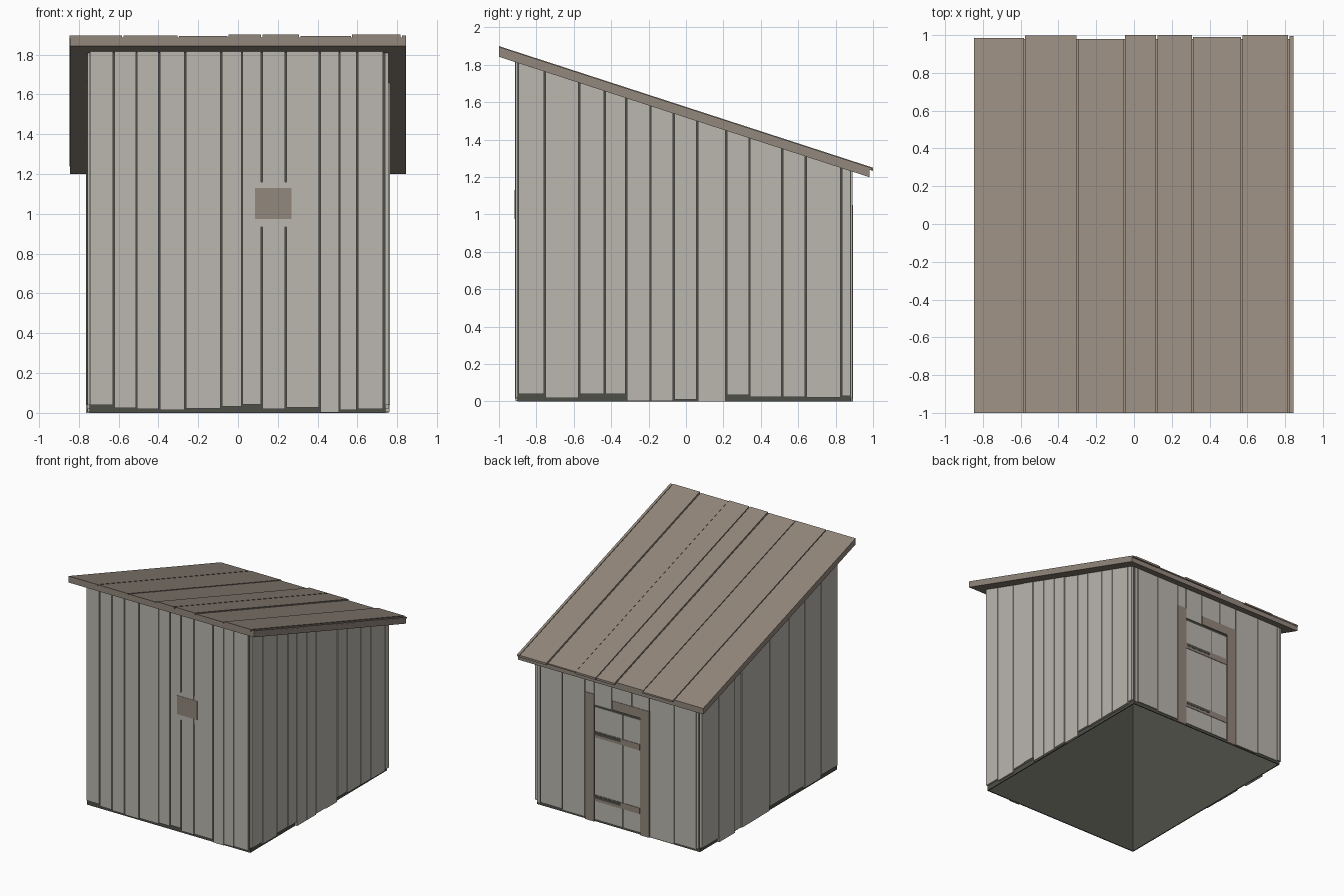
import bpy, bmesh, random

random.seed(4)
cube = bpy.data.objects.get("Cube")
if cube:
    bpy.data.objects.remove(cube, do_unlink=True)


def material(name, rgb):
    m = bpy.data.materials.new(name)
    m.use_nodes = True
    col = (*rgb, 1)
    m.diffuse_color = col
    bsdf = m.node_tree.nodes["Principled BSDF"]
    bsdf.inputs["Base Color"].default_value = col
    bsdf.inputs["Roughness"].default_value = 0.9
    return m


GREY = material("weathered grey wood", (0.495, 0.472, 0.425))
BROWN = material("brown wood", (0.29, 0.242, 0.202))
DARK = material("dark backing", (0.078, 0.078, 0.065))


def eave(y):
    """Height of the sloping roof underside."""
    return 1.843 - 0.325 * (y + 1)


class Part:
    """Collects boxes into one object; tops may follow the roof slope."""

    def __init__(self, name, mat):
        self.name, self.mat, self.bm = name, mat, bmesh.new()

    def box(self, xs, ys, low, high):
        def level(v, y):
            return v(y) if callable(v) else v
        x0, x1 = sorted(xs)
        y0, y1 = sorted(ys)
        ring = [(x0, y0), (x1, y0), (x1, y1), (x0, y1)]
        b = [self.bm.verts.new((x, y, level(low, y))) for x, y in ring]
        t = [self.bm.verts.new((x, y, level(high, y))) for x, y in ring]
        self.bm.faces.new(b[::-1])
        self.bm.faces.new(t)
        for i in range(4):
            j = (i + 1) % 4
            self.bm.faces.new((b[i], b[j], t[j], t[i]))
        return self

    def done(self):
        me = bpy.data.meshes.new(self.name)
        self.bm.normal_update()
        self.bm.to_mesh(me)
        self.bm.free()
        ob = bpy.data.objects.new(self.name, me)
        me.materials.append(self.mat)
        bpy.context.collection.objects.link(ob)
        return ob


def boards(edges, gap=0.007):
    """Pairs of board limits with a narrow seam between neighbours."""
    return [(a + gap / 2, b - gap / 2) for a, b in zip(edges, edges[1:])]


# Dark hollow shell, open below, that shows through the seams
shell = Part("inner_shell", DARK)
shell.box((-0.745, 0.742), (-0.9, -0.892), 0, eave)
shell.box((-0.745, 0.742), (0.874, 0.882), 0, eave)
shell.box((-0.745, -0.737), (-0.892, 0.874), 0, eave)
shell.box((0.734, 0.742), (-0.892, 0.874), 0, eave)
shell.box((-0.737, 0.734), (-0.892, 0.874), lambda y: eave(y) - 0.008, eave)
shell.done()

# Front boards
front = Part("front_boards", GREY)
edges = [-0.748, -0.625, -0.51, -0.395, -0.265, -0.085, 0.02,
         0.12, 0.24, 0.41, 0.51, 0.6, 0.733]
lows = [0.04, 0.025, 0.02, 0.015, 0.022, 0.032, 0.042, 0.02, 0.026, 0.003, 0.015, 0.02]
for span, low in zip(boards(edges), lows):
    front.box(span, (-0.9, -0.912 - random.uniform(0, 0.003)), low, eave)
front.done()

# Side boards
right_edges = [-0.9, -0.755, -0.57, -0.435, -0.32, -0.19, -0.065, 0.06,
               0.215, 0.34, 0.515, 0.64, 0.83, 0.882]
left_edges = [-0.9, -0.68, -0.46, -0.26, -0.01, 0.11, 0.36, 0.45, 0.66, 0.882]
lows = [0.04, 0.02, 0.04, 0.04, 0.004, 0.004, 0.01, 0, 0.035, 0.025, 0.025, 0.022, 0.03]
for name, side, edges in (("right", 1, right_edges), ("left", -1, left_edges)):
    wall = Part(name + "_side_boards", GREY)
    for span, low in zip(boards(edges), lows):
        out = random.uniform(0.755, 0.763)
        wall.box((side * 0.74, side * out), span, low, eave)
    wall.done()

# Back boards, with the middle ones stopping above the doorway
back = Part("back_boards", GREY)
edges = [-0.742, -0.715, -0.515, -0.29, -0.13, 0.055, 0.215, 0.3, 0.505, 0.705, 0.74]
lows = [0.03, 0.02, 0.01, 1.04, 1.04, 0.965, 1.04, 0.02, 0.03, 0.02]
for span, low in zip(boards(edges), lows):
    back.box(span, (0.88, 0.888 + random.uniform(0, 0.002)), low, eave)
back.done()

# Door frame
frame = Part("door_frame", BROWN)
frame.box((0.215, 0.298), (0.88, 0.893), 0, 1.05)
frame.box((-0.288, -0.205), (0.88, 0.893), 0, 1.04)
frame.box((-0.205, 0.052), (0.88, 0.893), 0.965, 1.04)
frame.done()

# Door leaf, its rails and strap hinges
door = Part("door_boards", GREY)
for span in boards([-0.205, -0.045, 0.215]):
    door.box(span, (0.88, 0.886), 0.02, 0.945)
door.done()
rails = Part("door_rails", BROWN)
hinges = Part("strap_hinges", DARK)
for z in (0.17, 0.695):
    rails.box((-0.2, 0.21), (0.882, 0.89), z, z + 0.05)
    hinges.box((-0.025, 0.205), (0.89, 0.892), z + 0.022, z + 0.044)
rails.done()
hinges.done()

# Front patch with the filler behind it
Part("patch_filler", GREY).box((0.112, 0.248), (-0.9, -0.9135), 0.935, 1.16).done()
Part("front_patch", BROWN).box((0.085, 0.27), (-0.91, -0.9165), 0.975, 1.13).done()

# Roof sheet and the boards laid over it
Part("roof_sheet", BROWN).box((-0.845, 0.845), (-1, 0.98), eave,
                              lambda y: eave(y) + 0.042).done()
roof = Part("roof_boards", BROWN)
edges = [-0.85, -0.58, -0.3, -0.05, 0.12, 0.31, 0.57, 0.82, 0.848]
ends = [0.985, 0.997, 0.98, 1, 1, 0.99, 1, 0.995]
tops = [0.053, 0.053, 0.051, 0.057, 0.057, 0.05, 0.057, 0.053]
for span, end, top in zip(boards(edges), ends, tops):
    roof.box(span, (-1, end), lambda y: eave(y) + 0.04,
             lambda y, t=top: eave(y) + t)
roof.done()
